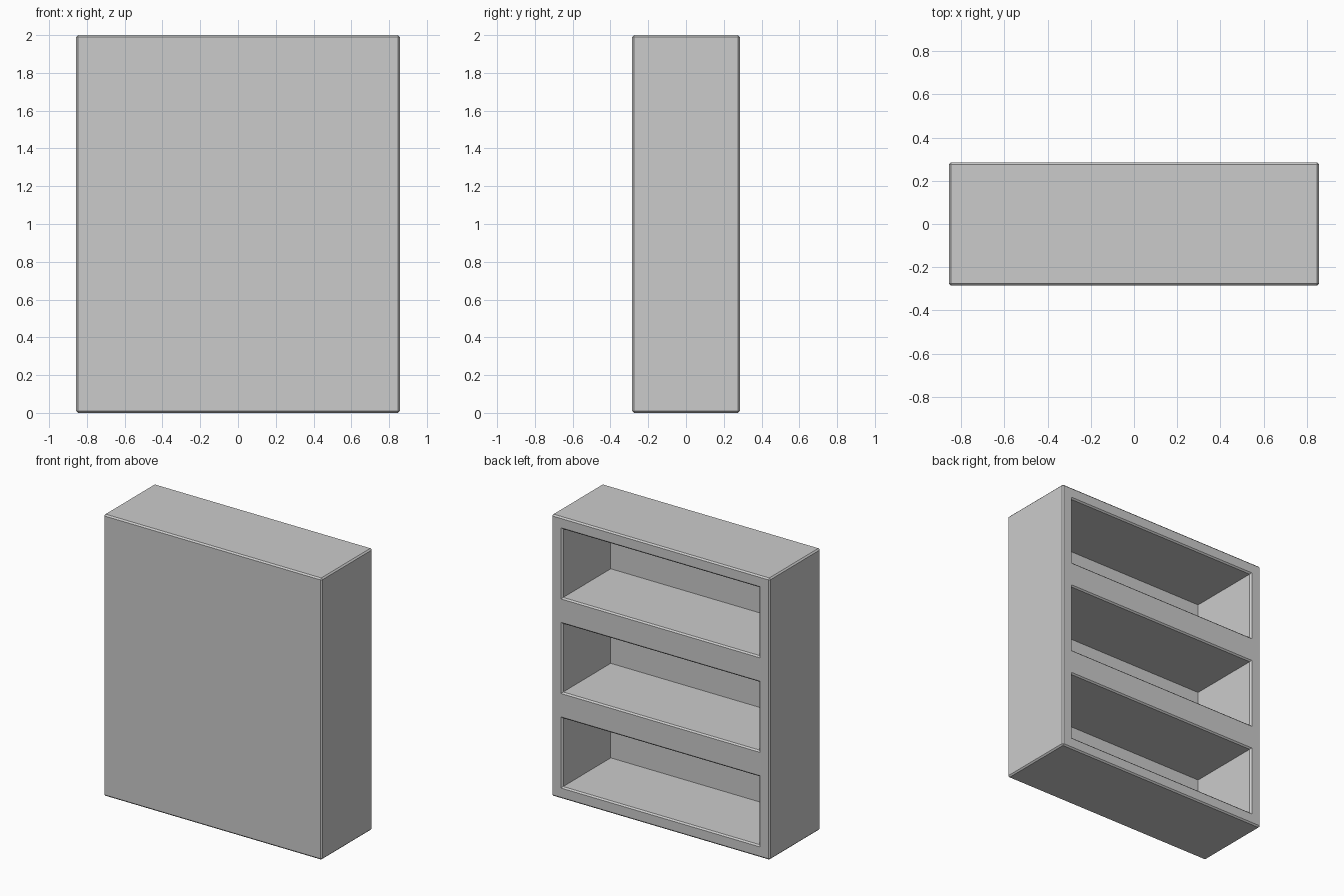
import bpy, bmesh

if "Cube" in bpy.data.objects:
    bpy.data.objects.remove(bpy.data.objects["Cube"])

# Overall size, bevel, frame border, divider height, rear-wall thickness
W, D, H = 12 / 7, 4 / 7, 2.0
BEVEL = 0.01
BORDER = 0.6 / 7
OPEN_H = 3.4 / 7
DIVIDER = 1.3 / 7
WALL = 0.2 / 7


def make_object(name, bm):
    bmesh.ops.recalc_face_normals(bm, faces=bm.faces)
    mesh = bpy.data.meshes.new(name)
    bm.to_mesh(mesh)
    bm.free()
    obj = bpy.data.objects.new(name, mesh)
    bpy.context.collection.objects.link(obj)
    return obj


# Cabinet block with chamfered outer edges
bm = bmesh.new()
bmesh.ops.create_cube(bm, size=1)
for v in bm.verts:
    v.co = (v.co.x * W, v.co.y * D, (v.co.z + 0.5) * H)
bmesh.ops.bevel(bm, geom=bm.edges[:], offset=BEVEL, segments=1, affect='EDGES')
cabinet = make_object("bookcase_body", bm)


def add_pocket(bm, z0, z1):
    """Rectangular pocket that flares outward at the rim to cut its chamfer."""
    half_x = W / 2 - BORDER
    # (depth position, outward growth)
    steps = [(-D / 2 + WALL, 0), (D / 2 - BEVEL, 0), (D / 2 + BEVEL, 2 * BEVEL)]
    rings = []
    for y, g in steps:
        x = half_x + g
        rings.append([bm.verts.new((px, y, pz)) for px, pz in
                      ((-x, z0 - g), (x, z0 - g), (x, z1 + g), (-x, z1 + g))])
    for a, b in zip(rings, rings[1:]):
        for i in range(4):
            j = (i + 1) % 4
            bm.faces.new((a[i], a[j], b[j], b[i]))
    bm.faces.new(rings[0])
    bm.faces.new(rings[-1])


# Three shelf openings cut into the back side
bm = bmesh.new()
for i in range(3):
    z = BORDER + i * (OPEN_H + DIVIDER)
    add_pocket(bm, z, z + OPEN_H)
cutter = make_object("shelf_opening_cutter", bm)
cutter.hide_render = True

mod = cabinet.modifiers.new("shelf_openings", 'BOOLEAN')
mod.operation = 'DIFFERENCE'
mod.solver = 'EXACT'
mod.object = cutter
bpy.context.view_layer.objects.active = cabinet
bpy.ops.object.modifier_apply(modifier=mod.name)
bpy.data.objects.remove(cutter)
